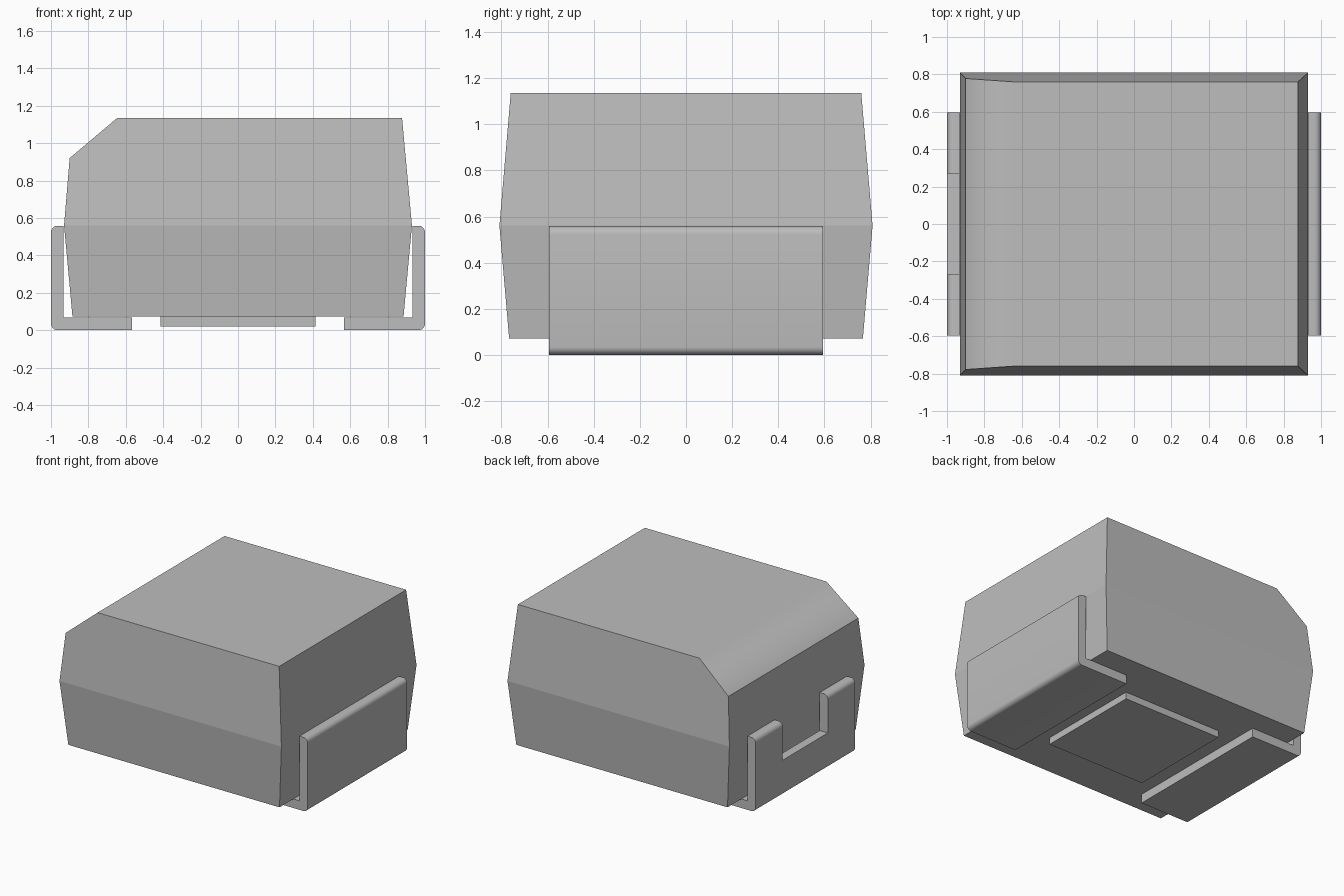
import bpy
import bmesh
from math import sin, cos, pi, radians

if "Cube" in bpy.data.objects:
    bpy.data.objects.remove(bpy.data.objects["Cube"], do_unlink=True)

grey = bpy.data.materials.new("mid grey")
grey.use_nodes = True
COLOUR = (0.51, 0.51, 0.51, 1)
grey.diffuse_color = COLOUR
grey.node_tree.nodes["Principled BSDF"].inputs["Base Color"].default_value = COLOUR


def finish(name, bm):
    bmesh.ops.recalc_face_normals(bm, faces=bm.faces)
    mesh = bpy.data.meshes.new(name)
    bm.to_mesh(mesh)
    bm.free()
    mesh.materials.append(grey)
    obj = bpy.data.objects.new(name, mesh)
    bpy.context.collection.objects.link(obj)
    return obj


def extrude_profile(name, profile, half_width):
    """Closed (x, z) profile extruded symmetrically along y."""
    bm = bmesh.new()
    face = bm.faces.new([bm.verts.new((x, -half_width, z)) for x, z in profile])
    out = bmesh.ops.extrude_face_region(bm, geom=[face])
    moved = [v for v in out["geom"] if isinstance(v, bmesh.types.BMVert)]
    bmesh.ops.translate(bm, verts=moved, vec=(0, 2 * half_width, 0))
    return finish(name, bm)


def box(name, x0, x1, z0, z1, half_width):
    return extrude_profile(name, [(x0, z0), (x1, z0), (x1, z1), (x0, z1)], half_width)


def arc(cx, cz, radius, start, steps=6):
    """Quarter-circle points, counter-clockwise from the start angle."""
    angles = [start + pi / 2 * i / steps for i in range(steps + 1)]
    return [(cx + radius * cos(a), cz + radius * sin(a)) for a in angles]


# Moulded body: drafted above and below the parting line, one top edge chamfered
def make_body():
    # (x, half width, z) around the outline, from the bottom left
    outline = [(-0.885, 0.767, 0.072), (0.885, 0.767, 0.072), (0.93, 0.809, 0.56),
               (0.877, 0.76, 1.135), (-0.645, 0.76, 1.135),
               (-0.9, 0.778, 0.92), (-0.93, 0.809, 0.56)]
    bm = bmesh.new()
    front = [bm.verts.new((x, -y, z)) for x, y, z in outline]
    back = [bm.verts.new((x, y, z)) for x, y, z in outline]
    count = len(outline)
    for i in range(count):
        j = (i + 1) % count
        bm.faces.new((front[i], front[j], back[j], back[i]))
    for side in (front, back):
        bm.faces.new([side[i] for i in (0, 1, 2, 6)])
        bm.faces.new(side[2:])
    # Every edge is crisp except the one blending the top into the chamfer
    for face in bm.faces:
        face.smooth = True
    for edge in bm.edges:
        edge.smooth = False
    bm.edges.get((front[4], back[4])).smooth = True
    body = finish("body", bm)
    blend = body.modifiers.new("chamfer_blend", "WEIGHTED_NORMAL")
    blend.weight = 100
    blend.keep_sharp = True


# L-shaped terminal: foot under the body and a tab up the side
def make_terminal(name, side):
    r = 0.035
    profile = [(0.567, 0)] + arc(1 - r, r, r, -pi / 2)
    profile += arc(1 - r, 0.558 - r, r, 0)
    profile += [(0.932, 0.558), (0.932, 0.068), (0.567, 0.068)]
    return extrude_profile(name, [(side * x, z) for x, z in profile], 0.595)


def smooth(obj):
    bpy.ops.object.select_all(action="DESELECT")
    obj.select_set(True)
    bpy.context.view_layer.objects.active = obj
    bpy.ops.object.shade_smooth_by_angle(angle=radians(30))


make_body()
left_terminal = make_terminal("left_terminal", 1)
right_terminal = make_terminal("right_terminal", -1)

# Notch splitting the right terminal's tab in two
cutter = box("notch_cutter", -1.1, -0.85, 0.27, 0.7, 0.27)
notch = right_terminal.modifiers.new("notch", "BOOLEAN")
notch.operation = "DIFFERENCE"
notch.solver = "EXACT"
notch.object = cutter
bpy.context.view_layer.objects.active = right_terminal
bpy.ops.object.modifier_apply(modifier="notch")
bpy.data.objects.remove(cutter, do_unlink=True)

for terminal in (left_terminal, right_terminal):
    smooth(terminal)

# Raised pad under the body
box("bottom_pad", -0.415, 0.415, 0.02, 0.08, 0.41)
